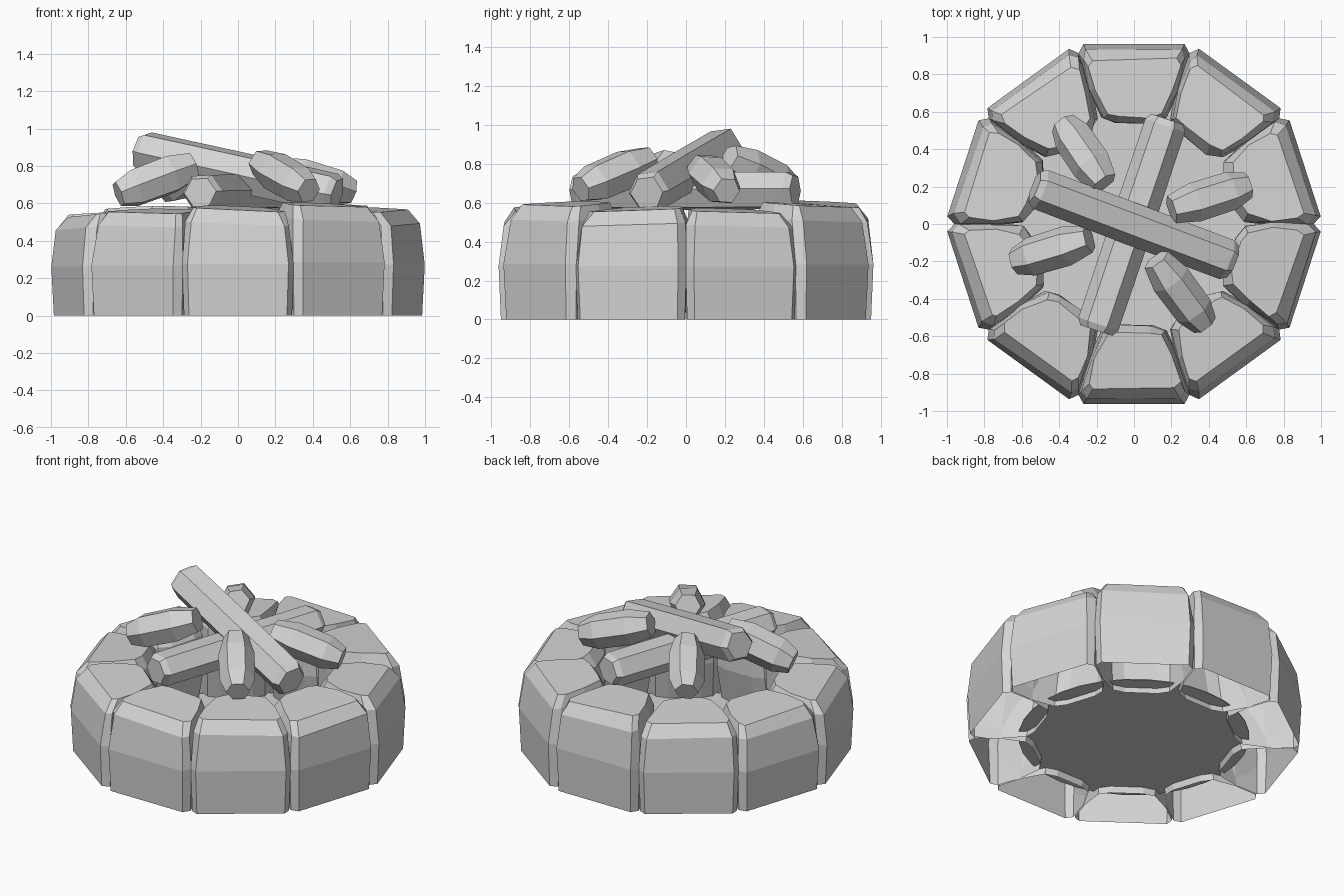
import bpy, bmesh, math, random
from mathutils import Vector, Matrix

random.seed(4)
cube = bpy.data.objects.get("Cube")
if cube:
    bpy.data.objects.remove(cube, do_unlink=True)

# One plain grey for everything
GREY = (0.66, 0.66, 0.66, 1)
grey = bpy.data.materials.new("plain_grey")
grey.use_nodes = True
grey.diffuse_color = GREY
grey.node_tree.nodes["Principled BSDF"].inputs["Base Color"].default_value = GREY


def loft(name, rings, cap_start=True):
    """Skin a list of equal-length point rings into one flat-faced object."""
    bm = bmesh.new()
    loops = [[bm.verts.new(p) for p in ring] for ring in rings]
    for low, high in zip(loops, loops[1:]):
        for i in range(len(low)):
            j = (i + 1) % len(low)
            bm.faces.new((low[i], low[j], high[j], high[i]))
    bm.faces.new(loops[-1])
    if cap_start:
        bm.faces.new(loops[0][::-1])
    mesh = bpy.data.meshes.new(name)
    bm.to_mesh(mesh)
    bm.free()
    mesh.materials.append(grey)
    obj = bpy.data.objects.new(name, mesh)
    bpy.context.collection.objects.link(obj)


# Stone outline: (inner-to-outer fraction, half width), counter-clockwise
SIDE = [(1, 0.27), (0.88, 0.298), (0.45, 0.25), (0.07, 0.175), (0, 0.1)]
OUTLINE = [(f, -t) for f, t in SIDE][::-1] + SIDE
# Stone levels: (height fraction, inner radius, outer radius, width factor)
LEVELS = [(0, 0.60, 0.95, 0.97), (0.48, 0.54, 0.962, 1),
          (0.87, 0.535, 0.935, 0.93), (1, 0.575, 0.88, 0.82)]
HEIGHTS = [0.56, 0.59, 0.595, 0.575, 0.545, 0.545, 0.56, 0.575, 0.595, 0.57]


def stone(index, height):
    turn = Matrix.Rotation(math.radians(18 + 36 * index), 3, 'Z')
    tilt = random.uniform(-0.04, 0.04)
    rings = []
    for level, (zf, inner, outer, width) in enumerate(LEVELS):
        wobble = 0.01 if level > 1 else 0
        ring = []
        for f, t in OUTLINE:
            u = inner + f * (outer - inner) + random.uniform(-wobble, wobble)
            z = zf * height
            if level > 1:
                z += tilt * t + 0.02 * (0.5 - f)
            t = t * width + random.uniform(-wobble, wobble)
            ring.append(turn @ Vector((u, t, z)))
        rings.append(ring)
    loft(f"ring_stone_{index + 1}", rings, cap_start=False)


for i, h in enumerate(HEIGHTS):
    stone(i, h)

# Thin floor of the fire pit, reaching under the stones
floor_rings = [[(0.69 * math.cos(a), 0.69 * math.sin(a), z)
                for a in (math.tau * k / 32 for k in range(32))] for z in (0.04, 0.045)]
loft("pit_floor", floor_rings)


def log(name, start, end, sections, roll=0, flatten=1):
    """Six-sided log along a line; sections are (fraction along, radius)."""
    start, end = Vector(start), Vector(end)
    axis = (end - start).normalized()
    side = axis.cross(Vector((0, 0, 1))).normalized()
    up = side.cross(axis) * flatten
    angles = [math.tau * k / 6 + math.radians(roll) for k in range(6)]
    shape = [(a, random.uniform(0.95, 1.05)) for a in angles]
    rings = [[start.lerp(end, f) + (up * math.sin(a) - side * math.cos(a)) * r * s
              for a, s in shape] for f, r in sections]
    loft(name, rings)


LONG = [(0, 0.09), (0.03, 0.112), (0.5, 0.114), (0.97, 0.112), (1, 0.09)]
SHORT = [(0, 0.07), (0.22, 0.103), (0.7, 0.106), (1, 0.075)]

# Two long crossed logs
log("upper_long_log", (-0.53, 0.20, 0.885), (0.53, -0.20, 0.65), LONG, 3)
log("lower_long_log", (-0.20, -0.57, 0.66), (0.18, 0.56, 0.665), LONG, -4, 0.95)

# Four short barrel-shaped logs leaning inward
SHORT_LOGS = {
    "right_short_log": ((-0.64, -0.20, 0.65), (-0.24, -0.08, 0.80)),
    "front_short_log": ((0.38, -0.54, 0.67), (0.12, -0.19, 0.82)),
    "left_short_log": ((0.61, 0.21, 0.66), (0.20, 0.08, 0.78)),
    "back_short_log": ((-0.38, 0.54, 0.67), (-0.16, 0.22, 0.83)),
}
for n, (name, (outer, inner)) in enumerate(SHORT_LOGS.items()):
    log(name, outer, inner, SHORT, 6 * n - 10)
